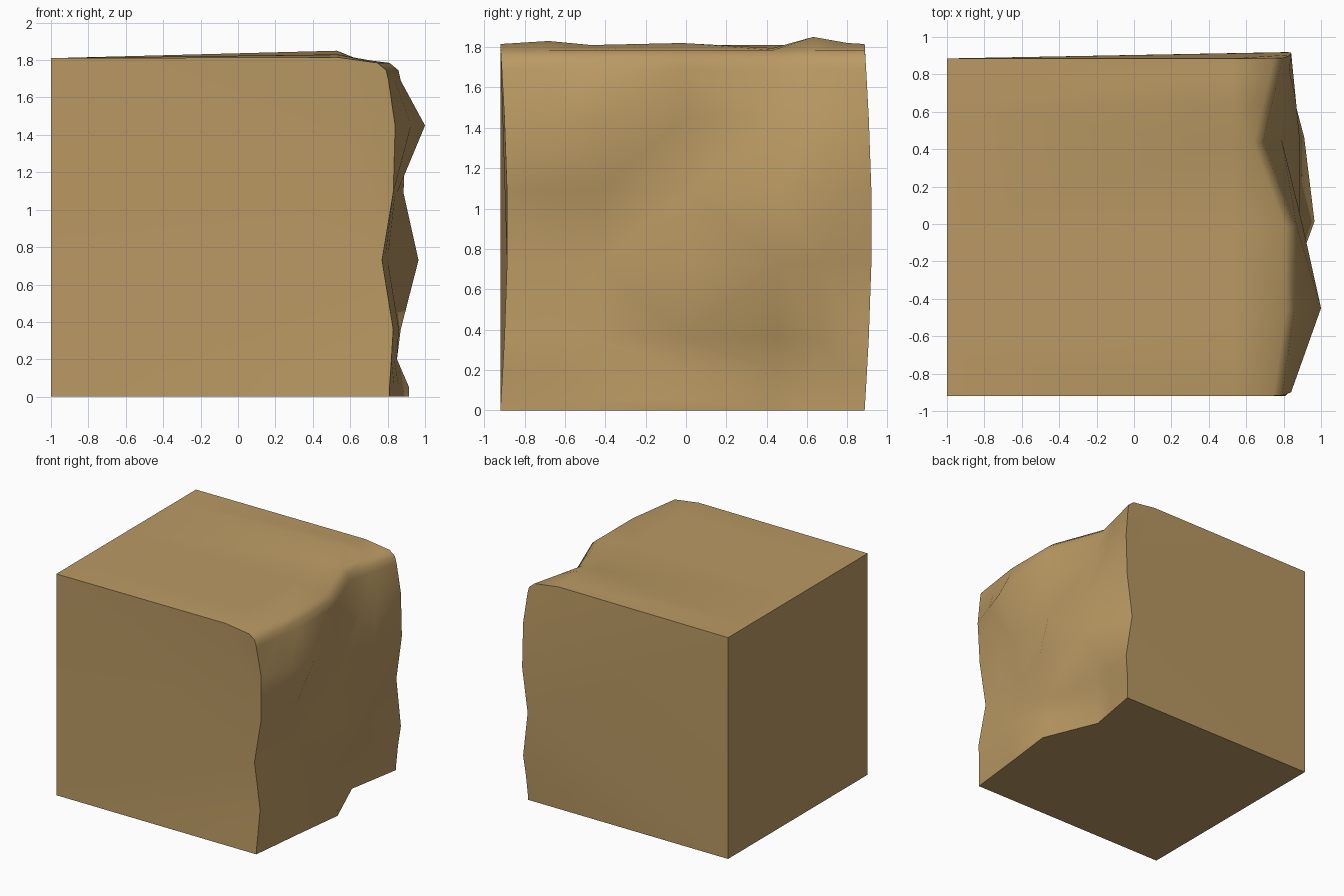
import bpy, bmesh, math

if "Cube" in bpy.data.objects:
    bpy.data.objects.remove(bpy.data.objects["Cube"])

H = 1.81
# Rough cliff face: x at each height, for five columns from front to back
heights = [0, 0.05, 0.20, 0.36, 0.73, 1.09, 1.45, 1.69]
columns = [
    (-0.92, [0.81, 0.81, 0.82, 0.83, 0.77, 0.83, 0.84, 0.805]),
    (-0.47, [0.86, 0.86, 0.85, 0.86, 0.80, 0.85, 1.00, 0.87]),
    (-0.02, [0.915, 0.915, 0.85, 0.87, 0.965, 0.885, 0.90, 0.87]),
    (0.43, [0.73, 0.73, 0.74, 0.77, 0.91, 0.885, 0.79, 0.70]),
    (0.885, [0.81, 0.81, 0.82, 0.84, 0.79, 0.84, 0.84, 0.81]),
]
# Height of the top surface near the brow, including two slight ridges
brow = [(-0.92, 1.815), (-0.68, 1.83), (-0.47, 1.81), (-0.02, 1.82),
        (0.43, 1.795), (0.63, 1.85), (0.80, 1.82), (0.885, 1.815)]


def column_at(y):
    for (y0, a), (y1, b) in zip(columns, columns[1:]):
        if y <= y1:
            t = (y - y0) / (y1 - y0)
            return [p + (q - p) * t for p, q in zip(a, b)]


bm = bmesh.new()
grid = []
for y, top_z in brow:
    xs = column_at(y)
    pts = list(zip(xs, heights))
    # rounded brow, then the flat top back to the left edge
    pts += [(xs[-1] - 0.012, 1.745), (xs[-1] - 0.06, 1.785),
            (min(0.53, xs[-1] - 0.19), top_z), (-1, H), (-1, 0)]
    row = []
    for x, z in pts:
        bow = 0.035 * math.sin(math.pi * min(z / H, 1)) if x > 0 else 0
        row.append(bm.verts.new((x, y + bow, z)))
    grid.append(row)

# Cliff, top, left side and underside wrap round each pair of columns
n = len(grid[0])
for a, b in zip(grid, grid[1:]):
    for i in range(n):
        j = (i + 1) % n
        f = bm.faces.new((a[i], b[i], b[j], a[j]))
        f.smooth = i < n - 2
# Flat front and back ends
bm.faces.new(grid[0])
bm.faces.new(grid[-1])
bmesh.ops.recalc_face_normals(bm, faces=bm.faces[:])
bmesh.ops.triangulate(bm, faces=bm.faces[:])

mesh = bpy.data.meshes.new("cliff_block")
bm.to_mesh(mesh)
bm.free()
cliff = bpy.data.objects.new("cliff_block", mesh)
bpy.context.collection.objects.link(cliff)

stone = bpy.data.materials.new("tan_rock")
stone.diffuse_color = (0.49, 0.32, 0.125, 1)
stone.use_nodes = True
stone.node_tree.nodes["Principled BSDF"].inputs["Base Color"].default_value = stone.diffuse_color
mesh.materials.append(stone)

# Soft brow and cliff, hard outer edges
bpy.context.view_layer.objects.active = cliff
cliff.select_set(True)
bpy.ops.object.shade_smooth_by_angle(angle=math.radians(50))
